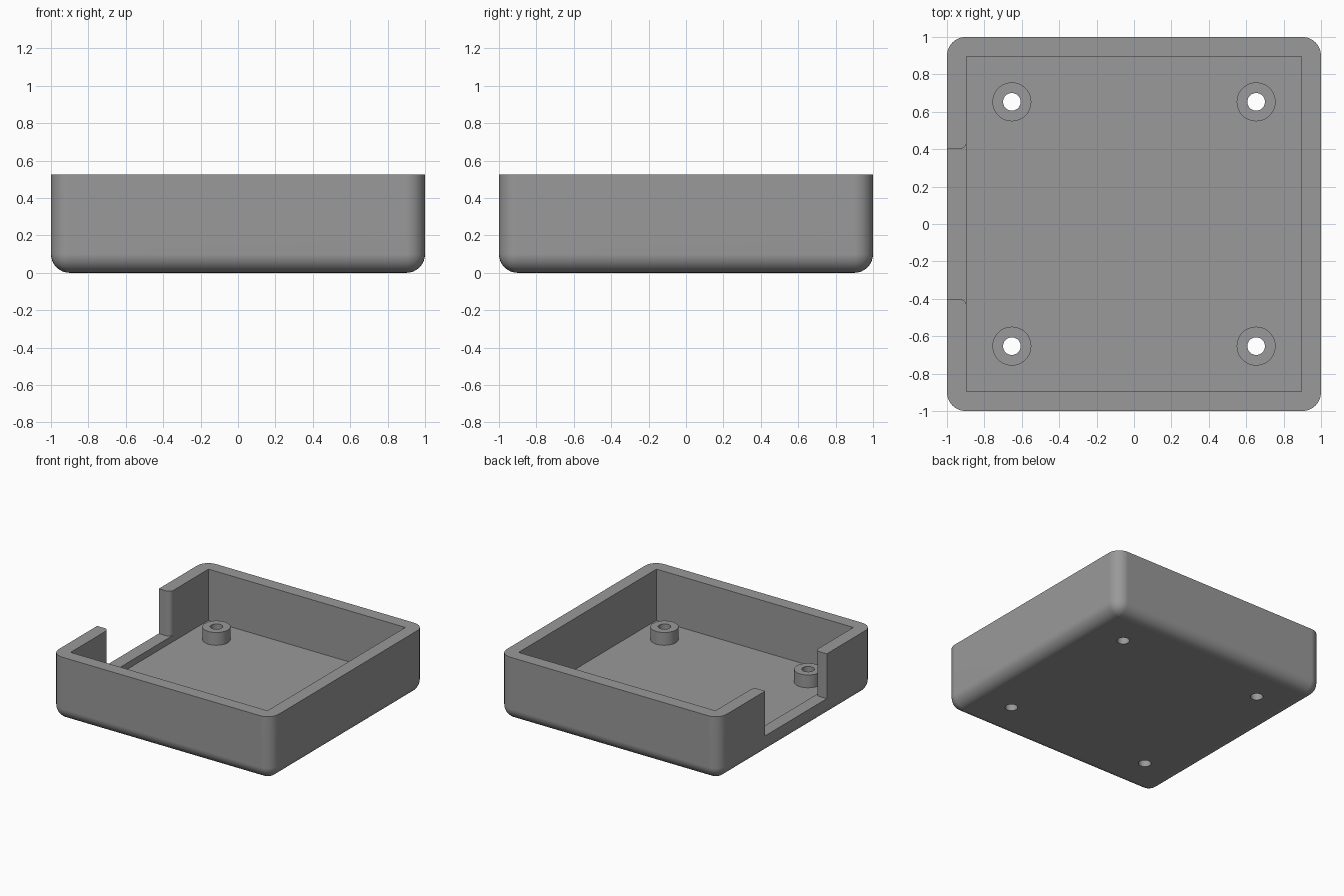
import bpy, bmesh, math

if "Cube" in bpy.data.objects:
    bpy.data.objects.remove(bpy.data.objects["Cube"])

H, WALL, R = 0.525, 0.105, 0.1        # tray height, wall and floor thickness, outer rounding
FLOOR, NOTCH_Z, BOSS_Z = 0.105, 0.157, 0.21
INNER = 1 - WALL
POST = 0.653                          # standoff offset from centre

grey = bpy.data.materials.new("grey")
grey.diffuse_color = (0.32, 0.32, 0.32, 1)
grey.use_nodes = True
grey.node_tree.nodes["Principled BSDF"].inputs["Base Color"].default_value = grey.diffuse_color


def prism(name, outline, z0, z1):
    """Extrude a plan outline between two heights."""
    bm = bmesh.new()
    face = bm.faces.new([bm.verts.new((x, y, z0)) for x, y in outline])
    ext = bmesh.ops.extrude_face_region(bm, geom=[face])
    for v in ext["geom"]:
        if isinstance(v, bmesh.types.BMVert):
            v.co.z = z1
    bmesh.ops.recalc_face_normals(bm, faces=bm.faces)
    mesh = bpy.data.meshes.new(name)
    bm.to_mesh(mesh)
    bm.free()
    mesh.materials.append(grey)
    ob = bpy.data.objects.new(name, mesh)
    bpy.context.collection.objects.link(ob)
    return ob


def square(s):
    return [(-s, -s), (s, -s), (s, s), (-s, s)]


def circle(cx, cy, r, n=48):
    return [(cx + r * math.cos(2 * math.pi * i / n),
             cy + r * math.sin(2 * math.pi * i / n)) for i in range(n)]


def combine(target, tool, operation):
    """Apply one boolean and drop the tool object."""
    mod = target.modifiers.new("cut", 'BOOLEAN')
    mod.operation, mod.object, mod.solver = operation, tool, 'EXACT'
    bpy.context.view_layer.objects.active = target
    bpy.ops.object.modifier_apply(modifier=mod.name)
    bpy.data.objects.remove(tool)


# Outer block, rounded on the upright and bottom edges
tray = prism("tray", square(1), 0, H)
bm = bmesh.new()
bm.from_mesh(tray.data)
edges = [e for e in bm.edges if min(v.co.z for v in e.verts) < H / 2]
bmesh.ops.bevel(bm, geom=edges, offset=R, offset_type='OFFSET',
                segments=8, profile=0.5, affect='EDGES', clamp_overlap=True)
bm.to_mesh(tray.data)
bm.free()

# Square-cornered pocket
combine(tray, prism("pocket_cutter", square(INNER), FLOOR, 1), 'DIFFERENCE')

# Notch in the left wall, with its inner upright edges rounded
r = 0.04
half = [(-1.2, 0.4)]
half += [(-INNER - r + r * math.sin(a), 0.4 + r - r * math.cos(a))
         for a in (math.pi / 2 * i / 8 for i in range(9))]
half.append((-0.85, 0.4 + r))
outline = half + [(x, -y) for x, y in reversed(half)]
combine(tray, prism("notch_cutter", outline, NOTCH_Z, 1), 'DIFFERENCE')

# Four standoffs with through holes
for sx in (-1, 1):
    for sy in (-1, 1):
        x, y = sx * POST, sy * POST
        combine(tray, prism("standoff", circle(x, y, 0.104), 0.05, BOSS_Z), 'UNION')
        combine(tray, prism("hole_cutter", circle(x, y, 0.047), -0.2, 0.5), 'DIFFERENCE')

# Smooth rounded surfaces, crisp edges
bpy.ops.object.select_all(action='DESELECT')
tray.select_set(True)
bpy.context.view_layer.objects.active = tray
bpy.ops.object.shade_smooth_by_angle(angle=math.radians(30))
weighted = tray.modifiers.new("even_shading", 'WEIGHTED_NORMAL')
weighted.keep_sharp = True
